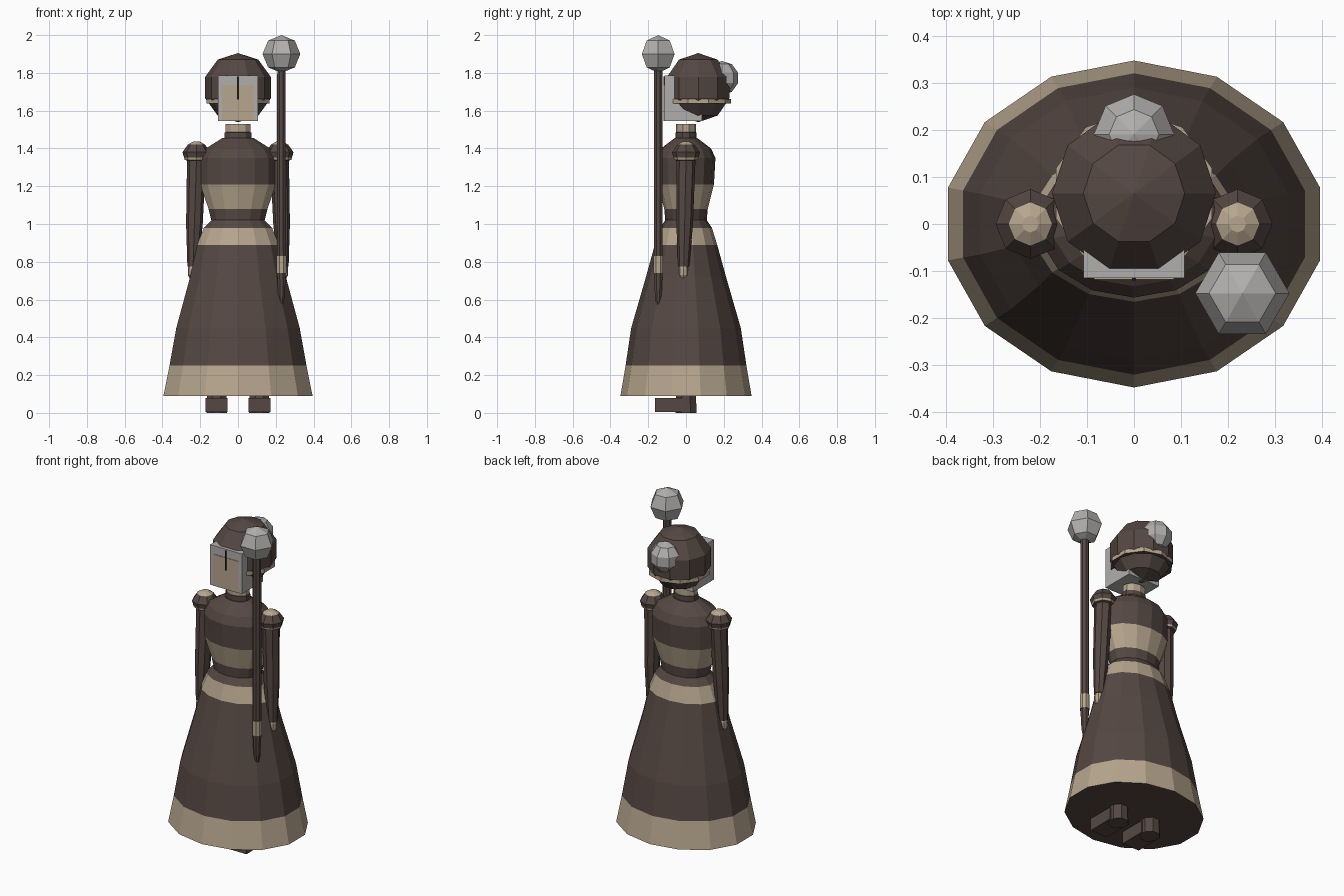
import bpy, bmesh, math
from mathutils import Matrix, Vector

if "Cube" in bpy.data.objects:
    bpy.data.objects.remove(bpy.data.objects["Cube"])


def material(name, rgb):
    m = bpy.data.materials.new(name)
    m.use_nodes = True
    colour = (*rgb, 1)
    m.diffuse_color = colour
    m.node_tree.nodes["Principled BSDF"].inputs["Base Color"].default_value = colour
    return m


BROWN = material("dark brown", (0.09, 0.064, 0.055))
CREAM = material("cream", (0.47, 0.38, 0.27))
GREY = material("light grey", (0.44, 0.43, 0.42))
BLACK = material("near black", (0.01, 0.008, 0.008))


def finish(name, bm, mats):
    bmesh.ops.recalc_face_normals(bm, faces=bm.faces)
    mesh = bpy.data.meshes.new(name)
    bm.to_mesh(mesh)
    bm.free()
    for m in mats:
        mesh.materials.append(m)
    ob = bpy.data.objects.new(name, mesh)
    bpy.context.collection.objects.link(ob)
    return ob


def loft(name, rows, sides, bands="", turn=90):
    """Rows are (z, rx, ry, cx, cy); bands marks each strip b(rown) or c(ream)."""
    bm = bmesh.new()
    rings = []
    for z, rx, ry, cx, cy in rows:
        angles = [math.radians(turn) + math.tau * i / sides for i in range(sides)]
        rings.append([bm.verts.new((cx + rx * math.cos(a), cy + ry * math.sin(a), z))
                      for a in angles])
    for k in range(len(rings) - 1):
        lo, hi = rings[k], rings[k + 1]
        for i in range(sides):
            j = (i + 1) % sides
            f = bm.faces.new((lo[i], lo[j], hi[j], hi[i]))
            f.material_index = int(bands[k] == "c")
    bm.faces.new(rings[0])
    bm.faces.new(rings[-1]).material_index = int(bands[-1] == "c")
    return finish(name, bm, [BROWN, CREAM])


def ball(name, centre, r, sides, rings, mat, turn):
    bm = bmesh.new()
    m = Matrix.Translation(centre) @ Matrix.Rotation(math.radians(turn), 4, "Z")
    bmesh.ops.create_uvsphere(bm, u_segments=sides, v_segments=rings, radius=r, matrix=m)
    return finish(name, bm, [mat])


def box(name, lo, hi, mat):
    bm = bmesh.new()
    lo, hi = Vector(lo), Vector(hi)
    m = Matrix.Translation((lo + hi) / 2) @ Matrix.Diagonal((*(hi - lo), 1))
    bmesh.ops.create_cube(bm, size=1, matrix=m)
    return finish(name, bm, [mat])


# Dress: skirt, waist and bodice in one faceted shell
dress = [(0.09, 0.405, 0.347), (0.25, 0.372, 0.32), (0.45, 0.335, 0.29),
         (0.72, 0.26, 0.212), (0.89, 0.222, 0.165), (0.98, 0.185, 0.137),
         (1.02, 0.145, 0.11), (1.08, 0.16, 0.115), (1.21, 0.206, 0.148),
         (1.35, 0.205, 0.156), (1.40, 0.175, 0.132), (1.455, 0.085, 0.06)]
loft("dress", [(*r, 0, 0) for r in dress], 14, "cbbbcbbcbbb")

# Collar and neck
neck = [(1.44, 0.074, 0.056), (1.485, 0.074, 0.056), (1.486, 0.069, 0.053), (1.53, 0.069, 0.053)]
loft("neck", [(*r, 0, 0) for r in neck], 10, "bbc")

# Head, headband and bun
ball("head", (0, 0.065, 1.722), 0.183, 10, 5, BROWN, 18)
loft("headband", [(z, 0.174, 0.174, 0, 0.065) for z in (1.638, 1.662)], 10, "c")
ball("hair_bun", (0, 0.19, 1.773), 0.09, 8, 5, GREY, 0)

# Face block with painted face and nose line
box("face_block", (-0.107, -0.115, 1.545), (0.107, 0.085, 1.787), GREY)
box("face_plate", (-0.085, -0.118, 1.546), (0.085, -0.112, 1.737), CREAM)
box("nose_line", (-0.004, -0.12, 1.66), (0.004, -0.112, 1.78), BLACK)

# Arms, hands, feet and legs, once per side
for side, s in (("left", 1), ("right", -1)):
    arm = [(0.775, 0.03), (1.0, 0.044), (1.335, 0.05), (1.34, 0.063),
           (1.352, 0.066), (1.38, 0.074), (1.42, 0.046), (1.436, 0.018)]
    rows = []
    for z, r in arm:
        t = max(0, (1.335 - z) / 0.56)
        rows.append((z, r, r, s * (0.22 + 0.018 * t), -0.012 * t))
    loft(side + "_arm", rows, 8, "bbbcbbc")
    hand = [(0.71, 0.014), (0.73, 0.026), (0.765, 0.026), (0.785, 0.02)]
    loft(side + "_hand", [(z, r, r, s * 0.24, -0.014) for z, r in hand], 8, "ccc")
    xs = sorted((s * 0.055, s * 0.172))
    box(side + "_foot", (xs[0], -0.165, 0.005), (xs[1], 0.0, 0.08), BROWN)
    loft(side + "_leg", [(0, 0.058, 0.06, s * 0.113, 0), (0.4, 0.05, 0.05, s * 0.113, 0)],
         8, "b", 22.5)

# Staff: pointed foot, cream grip band, rod and faceted orb
staff = [(0.54, 0.006), (0.62, 0.019), (0.74, 0.025), (0.741, 0.028), (0.83, 0.028),
         (0.831, 0.025), (1.83, 0.024)]
loft("staff", [(z, r, r, 0.23, -0.147) for z, r in staff], 8, "bbbcbb", 22.5)
ball("staff_orb", (0.23, -0.147, 1.9), 0.1, 6, 4, GREY, 30)
